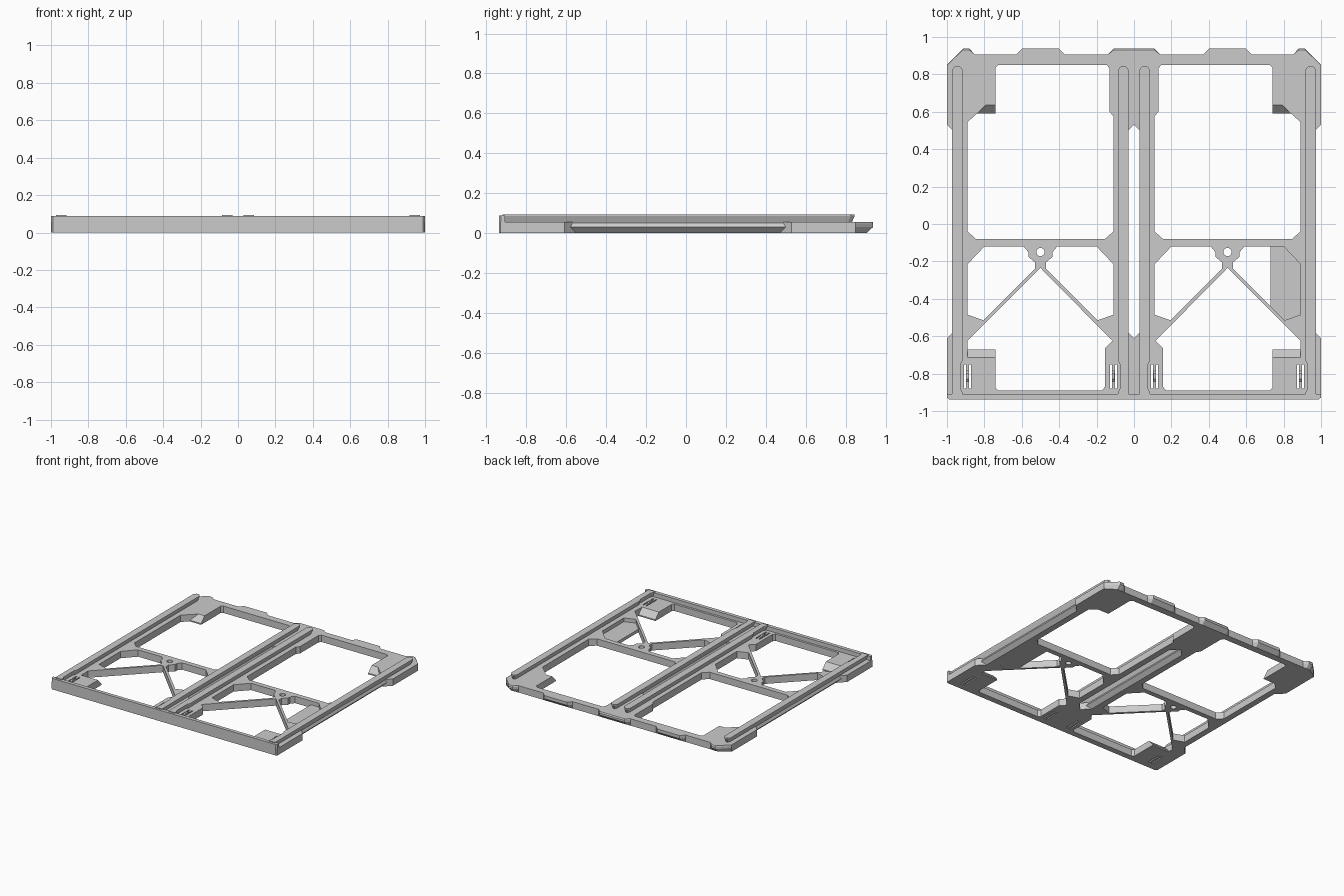
import bpy, bmesh

if "Cube" in bpy.data.objects:
    bpy.data.objects.remove(bpy.data.objects["Cube"])

DECK = 0.055


def loft(bm, rings):
    """Closed solid through rings given as (z, [(x, y), ...])."""
    loops = [[bm.verts.new((x, y, z)) for x, y in pts] for z, pts in rings]
    n = len(loops[0])
    for a, b in zip(loops, loops[1:]):
        for i in range(n):
            j = (i + 1) % n
            bm.faces.new((a[i], a[j], b[j], b[i]))
    bm.faces.new(loops[0][::-1])
    bm.faces.new(loops[-1])


def hull(bm, pts):
    tmp = bmesh.new()
    for p in pts:
        tmp.verts.new(p)
    res = bmesh.ops.convex_hull(tmp, input=tmp.verts[:])
    me = bpy.data.meshes.new("tmp")
    tmp.to_mesh(me)
    tmp.free()
    bm.from_mesh(me)
    bpy.data.meshes.remove(me)


def prism(bm, pts, z0, z1):
    loft(bm, [(z0, pts), (z1, pts)])


def rect(x0, x1, y0, y1):
    return [(x0, y0), (x1, y0), (x1, y1), (x0, y1)]


def flip(pts, centre=0.0):
    return [(2 * centre - p[0],) + tuple(p[1:]) for p in pts][::-1]


def finish(bm, name):
    bmesh.ops.recalc_face_normals(bm, faces=bm.faces[:])
    me = bpy.data.meshes.new(name)
    bm.to_mesh(me)
    bm.free()
    ob = bpy.data.objects.new(name, me)
    bpy.context.collection.objects.link(ob)
    return ob


def cut(target, cutter):
    cutter.hide_render = True
    mod = target.modifiers.new("cut", 'BOOLEAN')
    mod.operation = 'DIFFERENCE'
    mod.solver = 'EXACT'
    mod.object = cutter
    bpy.context.view_layer.objects.active = target
    bpy.ops.object.modifier_apply(modifier=mod.name)
    bpy.data.objects.remove(cutter)


# Base frame: outline with undercut back tabs and V-shaped middle of the sides
def outline(tab, lip, w):
    s = 1 - w
    half = [(.11, lip), (.14, .905), (.37, .905), (.40, tab), (.60, tab),
            (.63, .905), (.85, .905), (.88, lip), (.915, lip), (1, .85),
            (1, .53), (s, .53 - w), (s, -.61 + w), (1, -.61), (1, -.93)]
    return half + flip(half)


bm = bmesh.new()
loft(bm, [(0, outline(.906, .906, .06)), (.03, outline(.937, .937, .03)),
          (.046, outline(.937, .937, .039)), (DECK, outline(.937, .93, .045))])
base = finish(bm, "base_frame")

# Openings, described for the left half and mirrored to the right
back_window = [(-.74, .835), (-.725, .85), (-.145, .85), (-.13, .83),
               (-.13, .60), (-.11, .575), (-.11, -.04), (-.155, -.08),
               (-.845, -.08), (-.89, -.04), (-.89, .545), (-.84, .59), (-.74, .59)]
side_window = [(-.89, -.215), (-.80, -.12), (-.59, -.12), (-.565, -.15),
               (-.565, -.175), (-.53, -.205), (-.53, -.24), (-.805, -.515),
               (-.89, -.485)]
front_window = [(-.50, -.235), (-.89, -.625), (-.89, -.67), (-.74, -.67),
                (-.74, -.875), (-.725, -.89), (-.17, -.89), (-.155, -.87),
                (-.155, -.665), (-.115, -.625)]
openings = [back_window, side_window, flip(side_window, -.5), front_window]
for x in (-.904, -.877, -.123, -.096):
    openings.append(rect(x - .005, x + .005, -.88, -.75))

bm = bmesh.new()
for pts in openings:
    prism(bm, pts, -.1, .2)
    prism(bm, flip(pts), -.1, .2)


# Long slot between the two halves, matching the V-shaped sides
def slot(w):
    return [(0, .53), (w, .53 - w), (w, -.61 + w),
            (0, -.61), (-w, -.61 + w), (-w, .53 - w)]


loft(bm, [(-.01, slot(.07)), (.03, slot(.03)), (.065, slot(.051))])
cut(base, finish(bm, "opening_cutter"))

# Screw holes in the hubs
bm = bmesh.new()
for x in (-.5, .5):
    res = bmesh.ops.create_cone(bm, cap_ends=True, segments=24, radius1=.022,
                                radius2=.022, depth=.4)
    bmesh.ops.translate(bm, verts=res["verts"], vec=(x, -.15, 0))
cut(base, finish(bm, "hole_cutter"))

# Sloped edges on the four outer corner pads
back_slope = [(-.79, .64, .06), (-.7, .64, .06), (-.85, .58, .06), (-.7, .58, .06),
              (-.84, .59, .01), (-.7, .59, .01), (-.85, .58, .01), (-.7, .58, .01)]
front_slope = [(x, y, z) for x in (-.889, -.7)
               for y, z in ((-.718, .06), (-.66, .06), (-.67, .01), (-.66, .01))]
bm = bmesh.new()
for pts in (back_slope, front_slope):
    hull(bm, pts)
    hull(bm, flip(pts))
cut(base, finish(bm, "slope_cutter"))


# Undercut slide rails with a pointed back end and a notch beside the clips
def rail(c, d, inset):
    h = .028 - inset
    pts = [(-h, -.92), (-h, .825 - inset), (-.4 * h, .845 - inset),
           (.4 * h, .845 - inset), (h, .825 - inset), (h, -.73),
           (h - .01, -.75), (h - .01, -.88), (h, -.90), (h, -.92)]
    return [(c + d * x, y) for x, y in pts]


for name, c, d in (("rail_outer_left", -.945, 1), ("rail_inner_left", -.057, -1),
                   ("rail_inner_right", .057, 1), ("rail_outer_right", .945, -1)):
    bm = bmesh.new()
    loft(bm, [(.05, rail(c, d, .015)), (.085, rail(c, d, 0)), (.094, rail(c, d, 0))])
    finish(bm, name)

# Raised front wall with clipped corners
wall = [(-1, -.908), (-1, -.927), (-.99, -.937), (.99, -.937), (1, -.927), (1, -.908)]
bm = bmesh.new()
prism(bm, wall, 0, .088)
finish(bm, "front_wall")

# Snap bumps on the spring strips between the slits
bm = bmesh.new()
for x in (-.89, -.11, .11, .89):
    hull(bm, [(x + dx, y, z) for dx in (-.007, .007)
              for y, z in ((-.85, .05), (-.78, .05), (-.83, .064), (-.80, .064))])
finish(bm, "clip_bumps")

# Thin blank plate filling part of the right side window
plate = [(.73, -.11), (.805, -.11), (.90, -.21), (.90, -.49), (.805, -.525), (.73, -.445)]
bm = bmesh.new()
prism(bm, plate, .0005, .025)
finish(bm, "label_plate")
